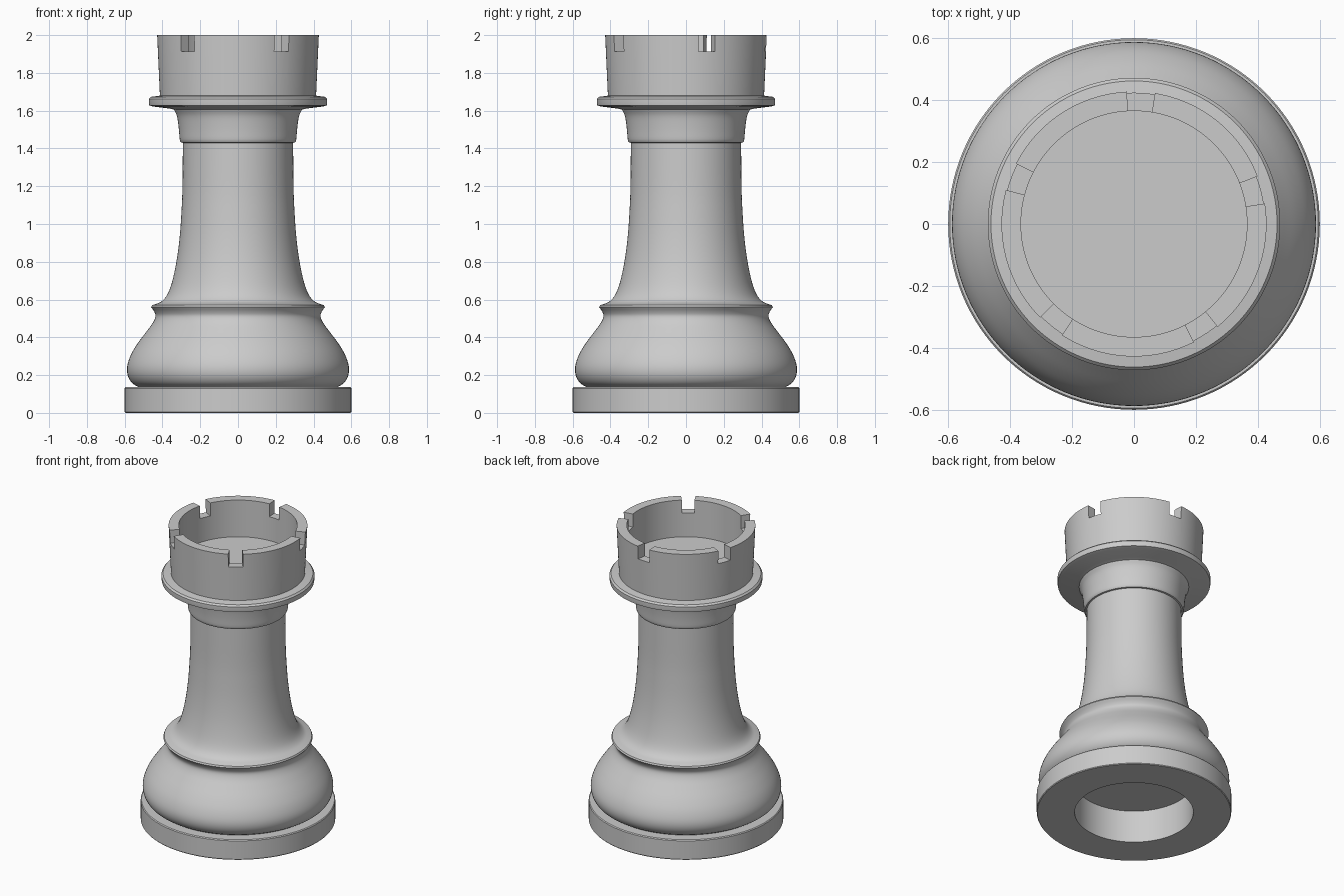
import bpy, bmesh, math
from mathutils import Vector

default = bpy.data.objects.get("Cube")
if default:
    bpy.data.objects.remove(default, do_unlink=True)

SEGMENTS = 128

stone = bpy.data.materials.new("light grey")
stone.use_nodes = True
grey = (0.6, 0.6, 0.6, 1)
stone.diffuse_color = grey
stone.node_tree.nodes["Principled BSDF"].inputs["Base Color"].default_value = grey


def smooth_profile(points, steps=4):
    """Pass a smooth curve through the profile points."""
    pts = [Vector(p) for p in points]
    pts = [2 * pts[0] - pts[1]] + pts + [2 * pts[-1] - pts[-2]]
    out = []
    for a, b, c, d in zip(pts, pts[1:], pts[2:], pts[3:]):
        for i in range(steps):
            t = i / steps
            out.append(0.5 * (2 * b + (c - a) * t + (2 * a - 5 * b + 4 * c - d) * t**2
                              + (3 * b - a - 3 * c + d) * t**3))
    return [tuple(p) for p in out] + [tuple(points[-1])]


def finish(name, bm):
    mesh = bpy.data.meshes.new(name)
    bm.to_mesh(mesh)
    bm.free()
    obj = bpy.data.objects.new(name, mesh)
    bpy.context.collection.objects.link(obj)
    mesh.materials.append(stone)
    return obj


def activate(obj):
    bpy.ops.object.select_all(action='DESELECT')
    obj.select_set(True)
    bpy.context.view_layer.objects.active = obj


def lathe(name, profile):
    """Turn a profile of (radius, height), listed from bottom to top, around z."""
    bm = bmesh.new()
    verts = [bm.verts.new((r, 0, z)) for r, z in profile]
    edges = [bm.edges.new(pair) for pair in zip(verts, verts[1:])]
    bmesh.ops.spin(bm, geom=verts + edges, cent=(0, 0, 0), axis=(0, 0, 1),
                   angle=math.tau, steps=SEGMENTS, use_duplicate=False)
    bmesh.ops.remove_doubles(bm, verts=bm.verts, dist=0.0001)
    bmesh.ops.recalc_face_normals(bm, faces=bm.faces)
    # Open shells: make the side walls face away from the axis
    outer = max(bm.faces, key=lambda f: f.calc_center_median().xy.length)
    if outer.normal.dot(outer.calc_center_median()) < 0:
        bmesh.ops.reverse_faces(bm, faces=bm.faces)
    return finish(name, bm)


# Foot disc with a round recess underneath
foot = lathe("foot_disc", [(0, 0.22), (0.366, 0.22), (0.366, 0), (0.596, 0), (0.6, 0.005),
                           (0.6, 0.13), (0.595, 0.136), (0.52, 0.136)])

# Rounded bulb, running up to the collar lip
bulb = lathe("bulb", smooth_profile([
    (0.525, 0.135), (0.562, 0.16), (0.584, 0.2), (0.586, 0.25), (0.566, 0.31),
    (0.53, 0.37), (0.485, 0.43), (0.452, 0.475), (0.437, 0.51), (0.443, 0.535), (0.46, 0.56)]))

# Flared shaft
shaft = lathe("shaft", [(0.46, 0.56), (0.455, 0.57)] + smooth_profile([
    (0.44, 0.575), (0.405, 0.59), (0.375, 0.625), (0.35, 0.69), (0.326, 0.8),
    (0.309, 0.93), (0.299, 1.07), (0.294, 1.2), (0.292, 1.43)]))

# Neck and flange under the crown
neck = lathe("neck_and_flange", [(0.292, 1.43), (0.302, 1.432), (0.307, 1.44)] + smooth_profile([
    (0.309, 1.45), (0.314, 1.51), (0.323, 1.57), (0.338, 1.605)]) + [
    (0.36, 1.611), (0.45, 1.622), (0.47, 1.628), (0.472, 1.64), (0.472, 1.662),
    (0.462, 1.673), (0.41, 1.68)])

# Hollow crown
crown = lathe("crown", [(0, 1.67), (0.413, 1.67), (0.428, 2), (0.365, 2), (0.365, 1.75), (0, 1.75)])

# Five radial notches cut in the crown rim
bm = bmesh.new()
for i in range(5):
    corners = []
    for radius, side in ((0.3, -6.1), (0.5, -6.1), (0.5, 6.1), (0.3, 6.1)):
        a = math.radians(15 + 72 * i + side)
        corners.append(bm.verts.new((radius * math.cos(a), radius * math.sin(a), 1.912)))
    face = bm.faces.new(corners)
    top = bmesh.ops.extrude_face_region(bm, geom=[face])["geom"]
    bmesh.ops.translate(bm, vec=(0, 0, 0.2), verts=[v for v in top if isinstance(v, bmesh.types.BMVert)])
bmesh.ops.recalc_face_normals(bm, faces=bm.faces)
cutter = finish("notch_cutter", bm)
cutter.hide_render = True

cut = crown.modifiers.new("notches", 'BOOLEAN')
cut.operation = 'DIFFERENCE'
cut.solver = 'EXACT'
cut.object = cutter
activate(crown)
bpy.ops.object.modifier_apply(modifier=cut.name)
bpy.data.objects.remove(cutter, do_unlink=True)

for part in (foot, bulb, shaft, neck, crown):
    activate(part)
    bpy.ops.object.shade_smooth_by_angle(angle=math.radians(35))
